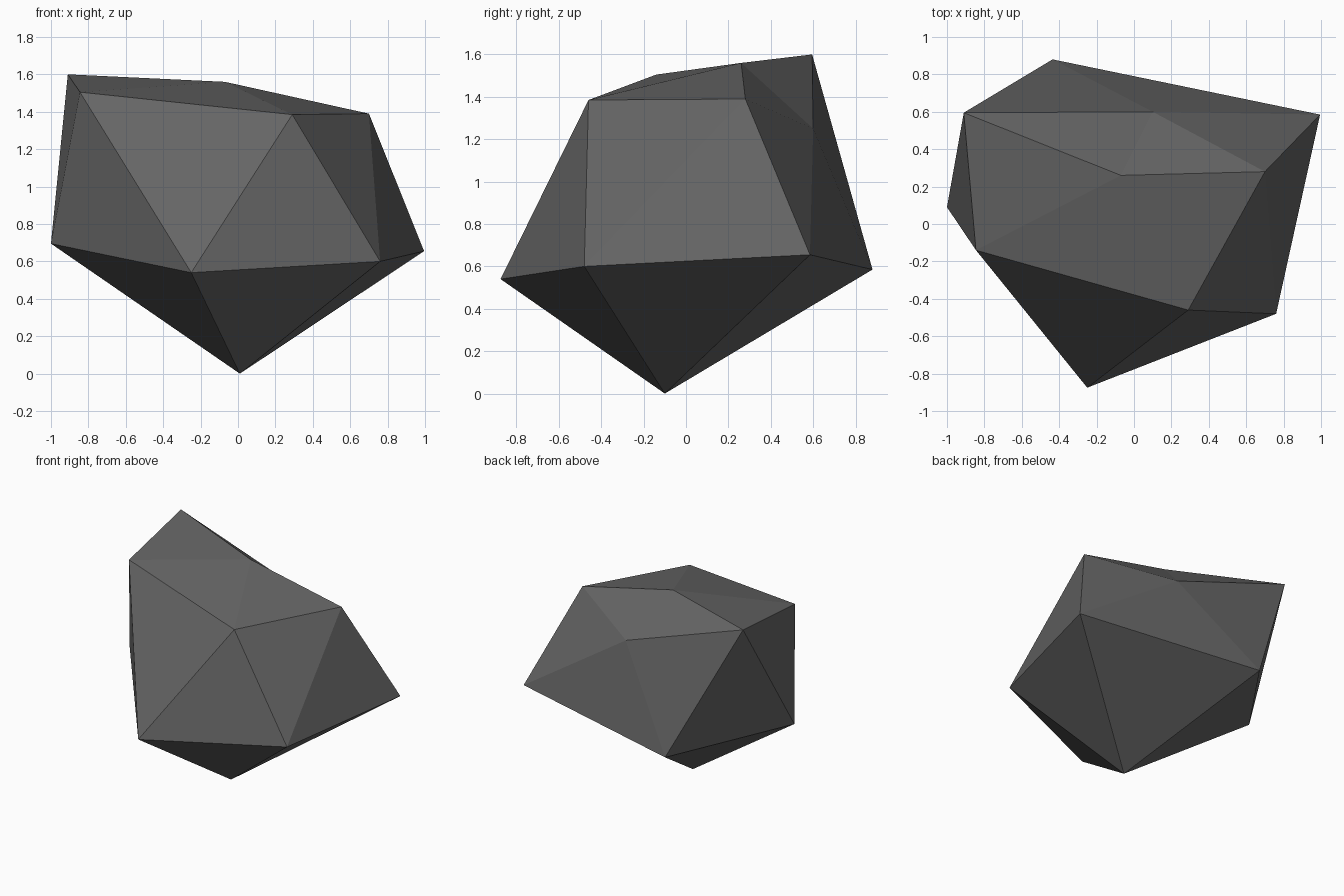
import bpy
import bmesh

default_cube = bpy.data.objects.get("Cube")
if default_cube:
    bpy.data.objects.remove(default_cube, do_unlink=True)

# Single dark stone colour
stone = bpy.data.materials.new("dark_grey_stone")
stone.use_nodes = True
colour = (0.13, 0.13, 0.13, 1.0)
stone.diffuse_color = colour
shader = stone.node_tree.nodes["Principled BSDF"]
shader.inputs["Base Color"].default_value = colour
shader.inputs["Roughness"].default_value = 0.9

# Corners of the boulder: two rings of five between a bottom and a top point
bottom_point = (0.01, -0.1, 0)
top_point = (-0.07, 0.26, 1.56)
lower_ring = [
    (-0.25, -0.875, 0.54),
    (0.76, -0.48, 0.6),
    (0.995, 0.585, 0.655),
    (-0.435, 0.88, 0.585),
    (-1, 0.09, 0.695),
]
upper_ring = [
    (0.29, -0.46, 1.385),
    (0.7, 0.28, 1.39),
    (0.1, 0.6, 1.25),
    (-0.91, 0.595, 1.6),
    (-0.845, -0.14, 1.505),
]

# Join the rings with a zigzag band and close both ends with fans
bm = bmesh.new()
bottom = bm.verts.new(bottom_point)
top = bm.verts.new(top_point)
lower = [bm.verts.new(point) for point in lower_ring]
upper = [bm.verts.new(point) for point in upper_ring]
count = len(lower)
for i in range(count):
    j = (i + 1) % count
    bm.faces.new((bottom, lower[j], lower[i]))
    bm.faces.new((lower[i], lower[j], upper[i]))
    bm.faces.new((upper[i], lower[j], upper[j]))
    bm.faces.new((top, upper[i], upper[j]))
bmesh.ops.recalc_face_normals(bm, faces=bm.faces)

# Flat-shaded boulder object
mesh = bpy.data.meshes.new("boulder")
bm.to_mesh(mesh)
bm.free()
mesh.materials.append(stone)
boulder = bpy.data.objects.new("boulder", mesh)
bpy.context.collection.objects.link(boulder)
